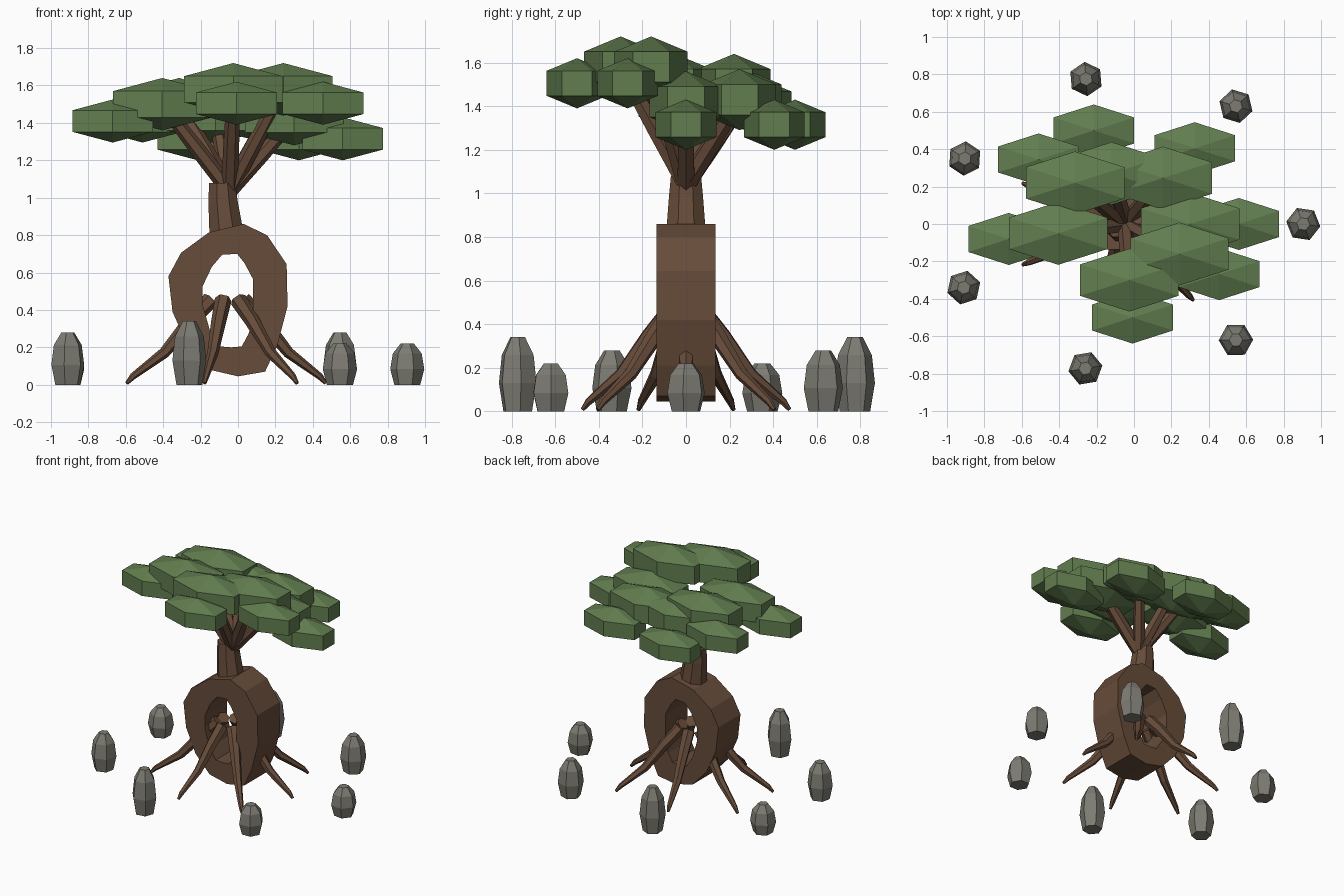
import bpy, bmesh, math
from mathutils import Vector, Matrix

if "Cube" in bpy.data.objects:
    bpy.data.objects.remove(bpy.data.objects["Cube"])


def material(name, rgb):
    m = bpy.data.materials.new(name)
    m.diffuse_color = (*rgb, 1)
    m.use_nodes = True
    m.node_tree.nodes["Principled BSDF"].inputs["Base Color"].default_value = m.diffuse_color
    return m


BARK = material("bark_brown", (0.135, 0.072, 0.042))
LEAF = material("leaf_green", (0.120, 0.205, 0.078))
STONE = material("stone_grey", (0.205, 0.200, 0.170))


def finish(name, bm, mat):
    bmesh.ops.recalc_face_normals(bm, faces=bm.faces)
    mesh = bpy.data.meshes.new(name)
    bm.to_mesh(mesh)
    bm.free()
    mesh.materials.append(mat)
    obj = bpy.data.objects.new(name, mesh)
    bpy.context.collection.objects.link(obj)
    return obj


def tube(name, points, radii, mat, sides=6, level=False, turn=0.0):
    """Low-poly tapered tube along a path; level keeps the rings horizontal."""
    bm = bmesh.new()
    pts = [Vector(p) for p in points]
    rings = []
    for i, (p, r) in enumerate(zip(pts, radii)):
        d = pts[min(i + 1, len(pts) - 1)] - pts[max(i - 1, 0)]
        d = Vector((0, 0, 1)) if level else d.normalized()
        u = Vector((0, 1, 0)).cross(d)
        if level or u.length < 0.3:
            u = Vector((1, 0, 0)) - d * d.x
        u.normalize()
        v = d.cross(u)
        angles = [turn + 2 * math.pi * k / sides for k in range(sides)]
        rings.append([bm.verts.new(p + r * (u * math.cos(a) + v * math.sin(a)))
                      for a in angles])
    for a, b in zip(rings, rings[1:]):
        for k in range(sides):
            n = (k + 1) % sides
            bm.faces.new((a[k], a[n], b[n], b[k]))
    bm.faces.new(rings[0])
    bm.faces.new(rings[-1])
    return finish(name, bm, mat)


# Hollow lower trunk: a thick ring in the xz plane, extruded in y
outer = [(.03, .86), (.155, .80), (.26, .645), (.265, .42), (.21, .21),
         (.145, .07), (0, .045), (-.15, .08), (-.27, .21), (-.35, .39),
         (-.372, .58), (-.305, .705), (-.155, .815)]
inner = [(-.005, .70), (.035, .65), (.08, .565), (.08, .345), (.055, .27),
         (.02, .205), (-.035, .20), (-.095, .205), (-.15, .29), (-.19, .43),
         (-.19, .525), (-.14, .63), (-.085, .695)]
bm = bmesh.new()
loops = [[bm.verts.new((x, y, z)) for x, z in shape]
         for shape, y in ((outer, -.135), (outer, .135), (inner, .135), (inner, -.135))]
for a, b in zip(loops, loops[1:] + loops[:1]):
    for k in range(len(outer)):
        n = (k + 1) % len(outer)
        bm.faces.new((a[k], a[n], b[n], b[k]))
finish("hollow_trunk", bm, BARK)

# Upper trunk
tube("upper_trunk", [(-.06, 0, .80), (-.08, 0, .98), (-.085, 0, 1.08)],
     [.10, .085, .075], BARK, 8, level=True, turn=math.pi / 8)

# Leaf clumps in pairs on each branch: inner (x, y, z), outer (x, y, z)
pairs = [((.30, 0, 1.42), (.56, 0, 1.315)),
         ((.155, .246, 1.43), (.325, .405, 1.315)),
         ((-.12, .27, 1.43), (-.215, .50, 1.315)),
         ((-.315, .22, 1.50), (-.51, .345, 1.41)),
         ((-.405, -.05, 1.50), (-.67, -.08, 1.41)),
         ((-.025, -.30, 1.58), (-.008, -.50, 1.505)),
         ((.243, -.16, 1.58), (.455, -.268, 1.505))]


def clump(name, centre, half_x, half_y, half_z):
    bm = bmesh.new()
    bmesh.ops.create_uvsphere(bm, u_segments=6, v_segments=3, radius=1)
    ring = max(v.co.x for v in bm.verts)
    depth = max(v.co.y for v in bm.verts)
    scale = Matrix.Diagonal((half_x / ring, half_y / depth, half_z, 1))
    bm.transform(Matrix.Translation(centre) @ scale)
    finish(name, bm, LEAF)


for i, (big, small) in enumerate(pairs, 1):
    clump(f"inner_leaf_clump_{i}", big, .263, .168, .14)
    clump(f"outer_leaf_clump_{i}", small, .216, .139, .115)
    # Branch from the fork to its clump
    start, end = Vector((-.045, 0, 1.04)), Vector(big)
    tube(f"branch_{i}", [start, start.lerp(end, .5), start.lerp(end, .92)],
         [.045, .042, .034], BARK)

# Roots fanning out from the hollow
tips = [(.475, 0), (.32, .41), (-.18, .48), (-.60, .22),
        (-.60, -.22), (-.18, -.48), (.32, -.41)]
middle = Vector((-.06, 0, 0))
steps = [(.16, .455, .045), (.36, .34, .040), (.62, .17, .030),
         (.93, .045, .018), (.99, .008, .010)]
for i, (x, y) in enumerate(tips, 1):
    reach = Vector((x, y, 0)) - middle
    path = [middle + reach * t + Vector((0, 0, z)) for t, z, r in steps]
    tube(f"root_{i}", path, [r for t, z, r in steps], BARK)

# Circle of standing stones: x, y, height
stones = [(.905, 0, .22), (.545, .63, .28), (-.257, .775, .34), (-.905, .35, .22),
          (-.91, -.34, .28), (-.26, -.772, .34), (.545, -.62, .22)]
for i, (x, y, h) in enumerate(stones, 1):
    levels = [(0, .070), (.38, .092), (.76, .078), (1, .036)]
    tube(f"standing_stone_{i}", [(x, y, h * t) for t, r in levels],
         [r for t, r in levels], STONE, 6, level=True, turn=i * .9)
